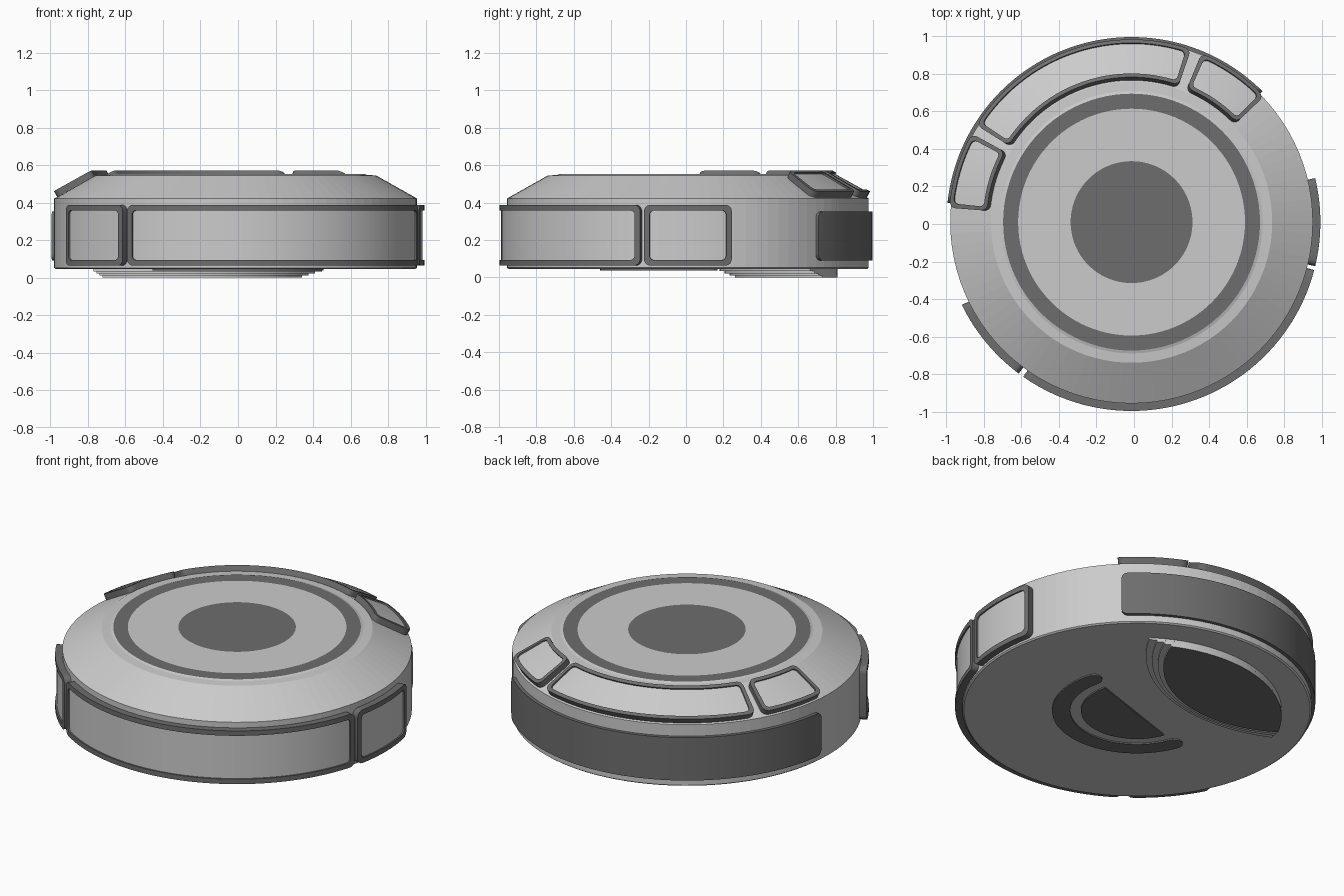
import bpy, bmesh, math
from mathutils import Vector

if "Cube" in bpy.data.objects:
    bpy.data.objects.remove(bpy.data.objects["Cube"])

CENTER = Vector((-0.013, 0.010, 0))
AXIS = 109.5          # heading (degrees) of the symmetry axis of all side panels
rad = math.radians


def material(name, v):
    m = bpy.data.materials.new(name)
    m.diffuse_color = (v, v, v, 1)
    m.use_nodes = True
    m.node_tree.nodes["Principled BSDF"].inputs["Base Color"].default_value = m.diffuse_color
    return m


LIGHT, GREY = 0, 1
MATS = [material("light grey", 0.60), material("dark grey", 0.155)]


def finish(name, bm, smooth=None):
    bmesh.ops.remove_doubles(bm, verts=bm.verts, dist=1e-5)
    bmesh.ops.recalc_face_normals(bm, faces=bm.faces)
    me = bpy.data.meshes.new(name)
    bm.to_mesh(me)
    bm.free()
    for m in MATS:
        me.materials.append(m)
    ob = bpy.data.objects.new(name, me)
    ob.location = CENTER
    bpy.context.collection.objects.link(ob)
    if smooth:
        bpy.ops.object.select_all(action='DESELECT')
        ob.select_set(True)
        bpy.context.view_layer.objects.active = ob
        bpy.ops.object.shade_smooth_by_angle(angle=rad(smooth))
    return ob


def lathe(name, profile, seg=96):
    """profile: (radius, z, material of the band that follows)"""
    bm = bmesh.new()
    rings = []
    for r, z, _ in profile:
        if r == 0:
            v = bm.verts.new((0, 0, z))
            rings.append([v] * seg)
        else:
            rings.append([bm.verts.new((r * math.cos(2 * math.pi * i / seg),
                                        r * math.sin(2 * math.pi * i / seg), z))
                          for i in range(seg)])
    for k in range(len(rings) - 1):
        a, b = rings[k], rings[k + 1]
        for i in range(seg):
            j = (i + 1) % seg
            vs = list(dict.fromkeys((a[i], b[i], b[j], a[j])))
            bm.faces.new(vs).material_index = profile[k][2]
    return finish(name, bm)


# surface maps: (angle, position across the panel, height above the surface)
def wall(ang, t, d):
    r = 0.967 + d
    return (r * math.cos(ang), r * math.sin(ang), t)


def slope(ang, t, d):
    r = 0.75 + 0.875 * t + 0.484 * d
    return (r * math.cos(ang), r * math.sin(ang), 0.545 - 0.484 * t + 0.875 * d)


def panel(name, a0, a1, t0, t1, surf, ref, height, frame=0.03, recess=0.009,
          radius=0.035, base=-0.02):
    """Rounded curved panel: raised dark frame around a recessed light pane."""
    bm = bmesh.new()
    mid, w, tm, h = rad(a0 + a1) / 2, rad(a1 - a0) * ref, (t0 + t1) / 2, t1 - t0
    nmid = max(4, int((a1 - a0) / 2.5))

    def loop(inset, r, d):
        hw, hh = w / 2 - inset, h / 2 - inset
        left = [(-hw + r - r * math.cos(rad(f)), hh - r + r * math.sin(rad(f)))
                for f in (0, 22.5, 45, 67.5, 90)]
        straight = [((-hw + r) + (2 * hw - 2 * r) * i / nmid, hh) for i in range(1, nmid)]
        cols = left + straight + [(-s, t) for s, t in reversed(left)]
        pts = cols + [(s, -t) for s, t in reversed(cols)]
        return [bm.verts.new(surf(mid + s / ref, tm + t, d)) for s, t in pts]

    def bridge(a, b):
        for i in range(len(a)):
            j = (i + 1) % len(a)
            bm.faces.new((a[i], a[j], b[j], b[i])).material_index = GREY

    rings = [loop(0, radius, base), loop(0, radius, height)]
    if frame:
        r2 = radius * 0.7
        rings += [loop(frame, r2, height), loop(frame, r2, height - recess)]
    for a, b in zip(rings, rings[1:]):
        bridge(a, b)
    top, n = rings[-1], len(rings[-1])
    for i in range(n // 2 - 1):
        f = bm.faces.new((top[i], top[i + 1], top[n - 2 - i], top[n - 1 - i]))
        f.material_index = LIGHT if frame else GREY
    return finish(name, bm, 30)


def prism(name, pts, z0, z1, under=LIGHT, side=LIGHT):
    """Plate on the underside; pts are (across, along) the symmetry axis."""
    ax = rad(AXIS - 1.5)
    bm = bmesh.new()

    def place(z):
        return [bm.verts.new((p * math.sin(ax) + q * math.cos(ax),
                              -p * math.cos(ax) + q * math.sin(ax), z)) for p, q in pts]
    lo, hi = place(z0), place(z1)
    for i in range(len(lo)):
        j = (i + 1) % len(lo)
        bm.faces.new((lo[i], lo[j], hi[j], hi[i])).material_index = side
    bm.faces.new(lo).material_index = under
    bm.faces.new(hi).material_index = side
    return finish(name, bm)


def arc(cx, cy, r, a0, a1, n=32):
    return [(cx + r * math.cos(rad(a0 + (a1 - a0) * i / n)),
             cy + r * math.sin(rad(a0 + (a1 - a0) * i / n))) for i in range(n + 1)]


def lens(a, depth, R=0.80):
    """Leaf outline: outer arc round the body centre, inner arc bulging inward."""
    h = math.sqrt(R * R - a * a)
    sag = h - depth
    r = (a * a + sag * sag) / (2 * sag)
    t, u = math.degrees(math.asin(a / R)), math.degrees(math.asin(a / r))
    return arc(0, 0, R, 90 - t, 90 + t) + arc(0, depth + r, r, 270 - u, 270 + u)[1:-1]


# round body with painted ring and centre disc on top
lathe("body", [(0, 0.553, GREY), (0.325, 0.553, LIGHT), (0.605, 0.553, GREY),
               (0.685, 0.553, LIGHT), (0.70, 0.548, LIGHT), (0.75, 0.544, LIGHT),
               (0.967, 0.422, LIGHT), (0.967, 0.052, LIGHT), (0.958, 0.045, LIGHT),
               (0, 0.045, LIGHT)])

# framed windows round the side wall
for nm, a0, a1 in (("side_window_left", 206, 233.3), ("side_window_front", 235, 345.3),
                   ("side_window_right", -13.5, 13.5)):
    panel(nm, a0, a1, 0.063, 0.388, wall, 1.0, 0.040)

# plain dark band round the back wall
panel("back_band", 45, 174, 0.09, 0.352, wall, 0.98, 0.020, frame=0)

# framed windows on the sloping shoulder
for nm, a0, a1 in (("shoulder_window_right", 43.5, 67.5), ("shoulder_window_back", 71, 148),
                   ("shoulder_window_left", 151, 175.5)):
    panel(nm, a0, a1, 0.008, 0.238, slope, 0.86, 0.034, frame=0.022)

# stepped leaf-shaped foot under the back
for i in range(4):
    prism("foot_step_%d" % (i + 1), lens(0.64 - 0.027 * i, 0.225 + 0.025 * i),
          0.033 - 0.011 * i, 0.05, under=GREY if i == 3 else LIGHT)

# half disc and curved slot under the middle
prism("half_disc", arc(0, 0, 0.31, 183, 357), 0.037, 0.05, GREY, GREY)
prism("curved_slot", arc(0, 0, 0.47, 183, 357) + arc(0.42, -0.022, 0.05, 0, 180, 8)[1:-1]
      + arc(0, 0, 0.37, 357, 183) + arc(-0.42, -0.022, 0.05, 0, 180, 8)[1:-1],
      0.037, 0.05, GREY, GREY)
